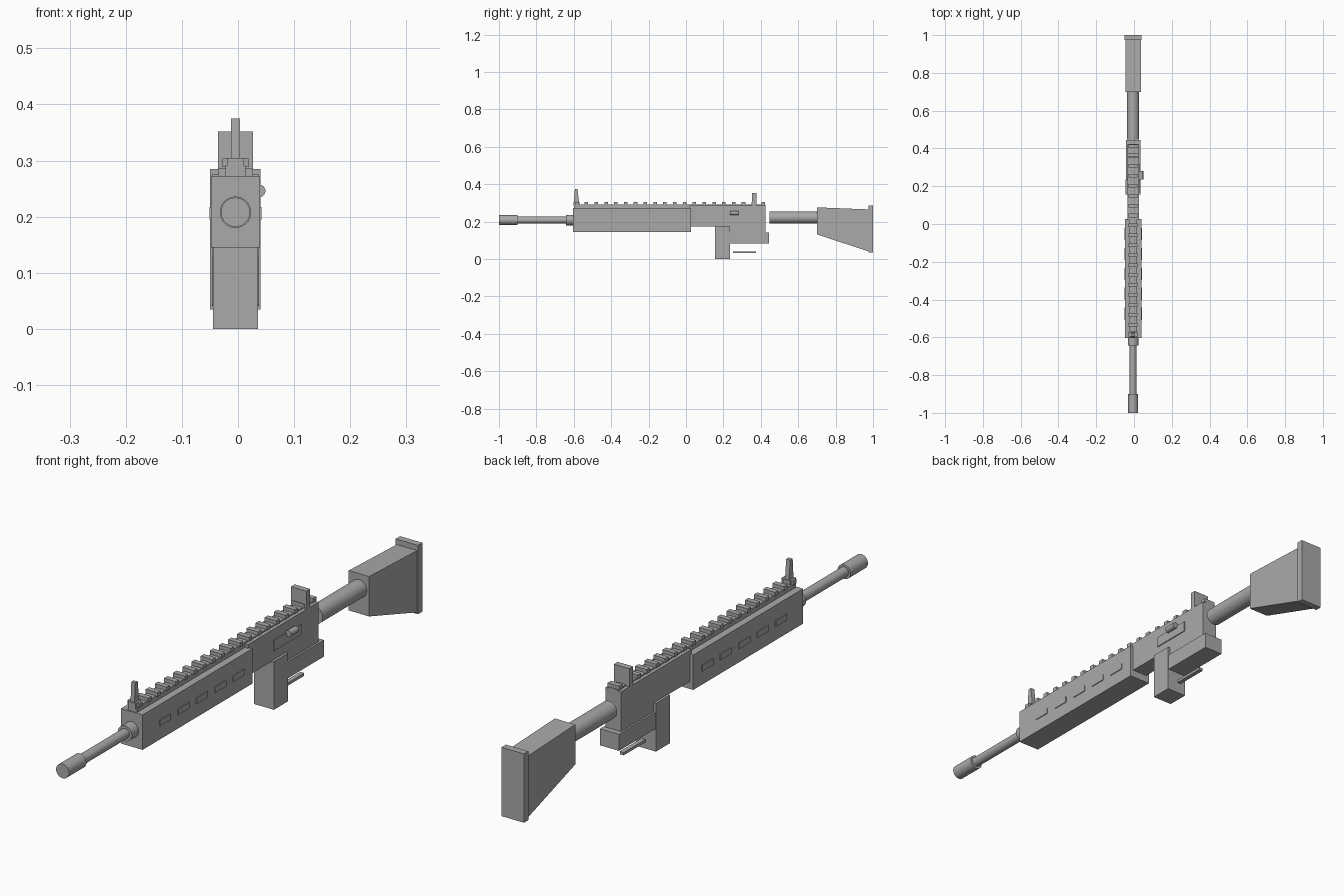
import bpy, bmesh, math

if "Cube" in bpy.data.objects:
    bpy.data.objects.remove(bpy.data.objects["Cube"])

CX = -0.0045   # centre line of the body
BORE = 0.208   # height of the barrel axis

grey = bpy.data.materials.new("gunmetal_grey")
grey.diffuse_color = (0.4, 0.4, 0.4, 1)
grey.use_nodes = True
grey.node_tree.nodes["Principled BSDF"].inputs["Base Color"].default_value = grey.diffuse_color


def finish(name, bm):
    bmesh.ops.recalc_face_normals(bm, faces=bm.faces)
    me = bpy.data.meshes.new(name)
    bm.to_mesh(me)
    bm.free()
    me.materials.append(grey)
    ob = bpy.data.objects.new(name, me)
    bpy.context.collection.objects.link(ob)
    return ob


def prism(name, profile, half, cx=CX):
    """Side profile of (y, z) points extruded across x."""
    bm = bmesh.new()
    face = bm.faces.new([bm.verts.new((cx - half, y, z)) for y, z in profile])
    ext = bmesh.ops.extrude_face_region(bm, geom=[face])
    verts = [g for g in ext["geom"] if isinstance(g, bmesh.types.BMVert)]
    bmesh.ops.translate(bm, verts=verts, vec=(2 * half, 0, 0))
    return finish(name, bm)


def box(name, y0, y1, z0, z1, half, cx=CX):
    return prism(name, [(y0, z0), (y1, z0), (y1, z1), (y0, z1)], half, cx)


def tube(name, y0, y1, r, z=BORE, cx=CX, sides=32):
    """Closed cylinder lying along y."""
    bpy.ops.mesh.primitive_cylinder_add(vertices=sides, radius=r, depth=y1 - y0,
                                        location=(cx, (y0 + y1) / 2, z),
                                        rotation=(math.pi / 2, 0, 0))
    ob = bpy.context.object
    ob.name = name
    ob.data.materials.append(grey)
    bpy.ops.object.shade_smooth_by_angle(angle=math.radians(35))
    return ob


# Barrel group
tube("muzzle", -1.0, -0.9, 0.026)
tube("barrel", -0.92, -0.58, 0.018)
tube("barrel_collar", -0.642, -0.59, 0.028)

# Handguard with raised side slots
box("handguard", -0.603, 0.027, 0.145, 0.272, 0.0435)
for i in range(5):
    y = -0.507 + i * 0.1055
    for side in (-1, 1):
        box("handguard_slot", y, y + 0.064, 0.195, 0.217, 0.002,
            CX + side * 0.0445)

# Receiver, magazine and trigger bar
box("upper_receiver", 0.02, 0.424, 0.173, 0.286, 0.031)
box("lower_receiver", 0.155, 0.445, 0.082, 0.142, 0.038)
box("receiver_middle", 0.155, 0.424, 0.14, 0.175, 0.031)
box("magazine", 0.155, 0.236, 0.0, 0.175, 0.04)
box("trigger_bar", 0.25, 0.375, 0.031, 0.041, 0.008)

# Ejection port and bolt handle on the right side
box("ejection_port", 0.165, 0.32, 0.208, 0.247, 0.002, CX + 0.0325)
tube("bolt_handle", 0.235, 0.28, 0.0115, 0.246, 0.0375, 16)

# Toothed top rail
box("rail_base", -0.6, 0.424, 0.27, 0.291, 0.018)
for i in range(20):
    y = 0.422 - i * 0.0525
    box("rail_tooth", y - 0.019, y, 0.289, 0.304, 0.0235)

# Sights
box("rear_sight", 0.354, 0.376, 0.286, 0.352, 0.031)
box("front_sight_base", -0.602, -0.57, 0.286, 0.305, 0.015)
prism("front_sight_post",
      [(-0.599, 0.3), (-0.572, 0.3), (-0.58, 0.375), (-0.594, 0.375)], 0.008)

# Buttstock
tube("buffer_tube", 0.447, 0.71, 0.032, 0.222)
prism("stock", [(0.7, 0.131), (0.978, 0.04), (0.978, 0.265), (0.7, 0.276)], 0.041)
box("butt_plate", 0.975, 1.0, 0.035, 0.285, 0.045)
